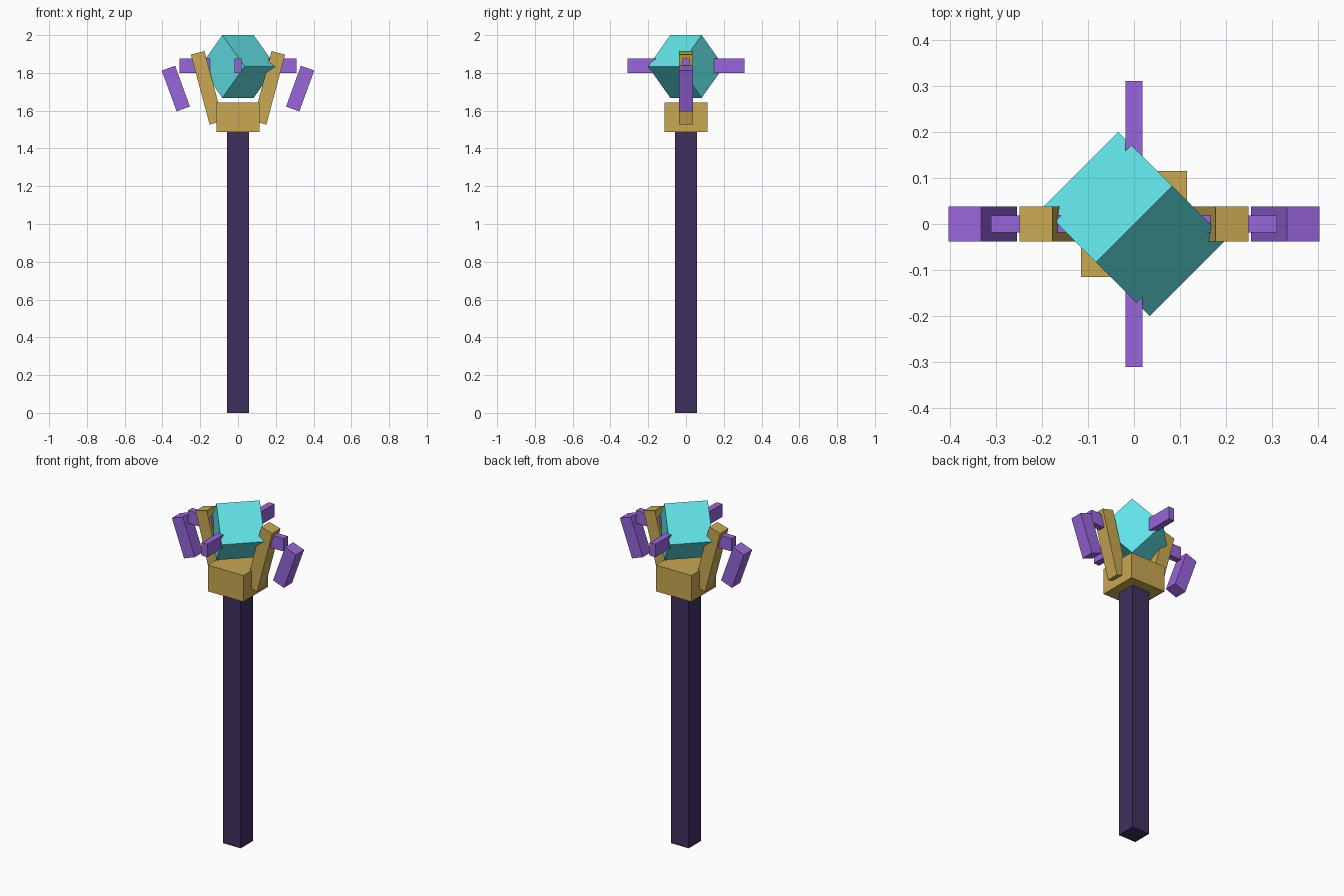
import bpy
from math import radians

default = bpy.data.objects.get("Cube")
if default:
    bpy.data.objects.remove(default, do_unlink=True)


def material(name, rgb):
    """Flat material from 0-255 display values, converted to linear."""
    lin = [((c / 255 + 0.055) / 1.055) ** 2.4 for c in rgb]
    mat = bpy.data.materials.new(name)
    mat.use_nodes = True
    mat.diffuse_color = (*lin, 1)
    mat.node_tree.nodes["Principled BSDF"].inputs["Base Color"].default_value = (*lin, 1)
    return mat


dark_violet = material("dark violet", (64, 48, 96))
gold = material("gold", (200, 168, 82))
purple = material("purple", (153, 101, 219))
cyan = material("cyan", (97, 226, 231))


def box(name, centre, size, mat, turn=(0, 0, 0)):
    bpy.ops.mesh.primitive_cube_add(size=1, location=centre)
    obj = bpy.context.object
    obj.name = name
    obj.scale = size
    obj.rotation_euler = [radians(a) for a in turn]
    obj.data.materials.append(mat)
    return obj


# Shaft and the collar on top of it
box("shaft", (0, 0, 0.745), (0.115, 0.115, 1.49), dark_violet)
box("collar", (0, 0, 1.565), (0.23, 0.23, 0.154), gold)

# Gem cube standing on an edge that runs diagonally
box("gem", (0, 0, 1.834), (0.235, 0.235, 0.235), cyan, (45, 0, 45))

# Bars crossing through the gem
bar_z = 1.837
box("side_bar", (0, 0, bar_z), (0.622, 0.038, 0.076), purple)
box("front_back_bar", (0, 0, bar_z), (0.038, 0.622, 0.076), purple)

# Prongs leaning outwards and the shards outside them, on both sides
for side, label in ((1, "left"), (-1, "right")):
    box(label + "_prong", (side * 0.164, 0, 1.721), (0.074, 0.076, 0.383),
        gold, (0, side * 15, 0))
    box(label + "_shard", (side * 0.329, 0, 1.717), (0.075, 0.076, 0.23),
        purple, (0, side * 20, 0))
